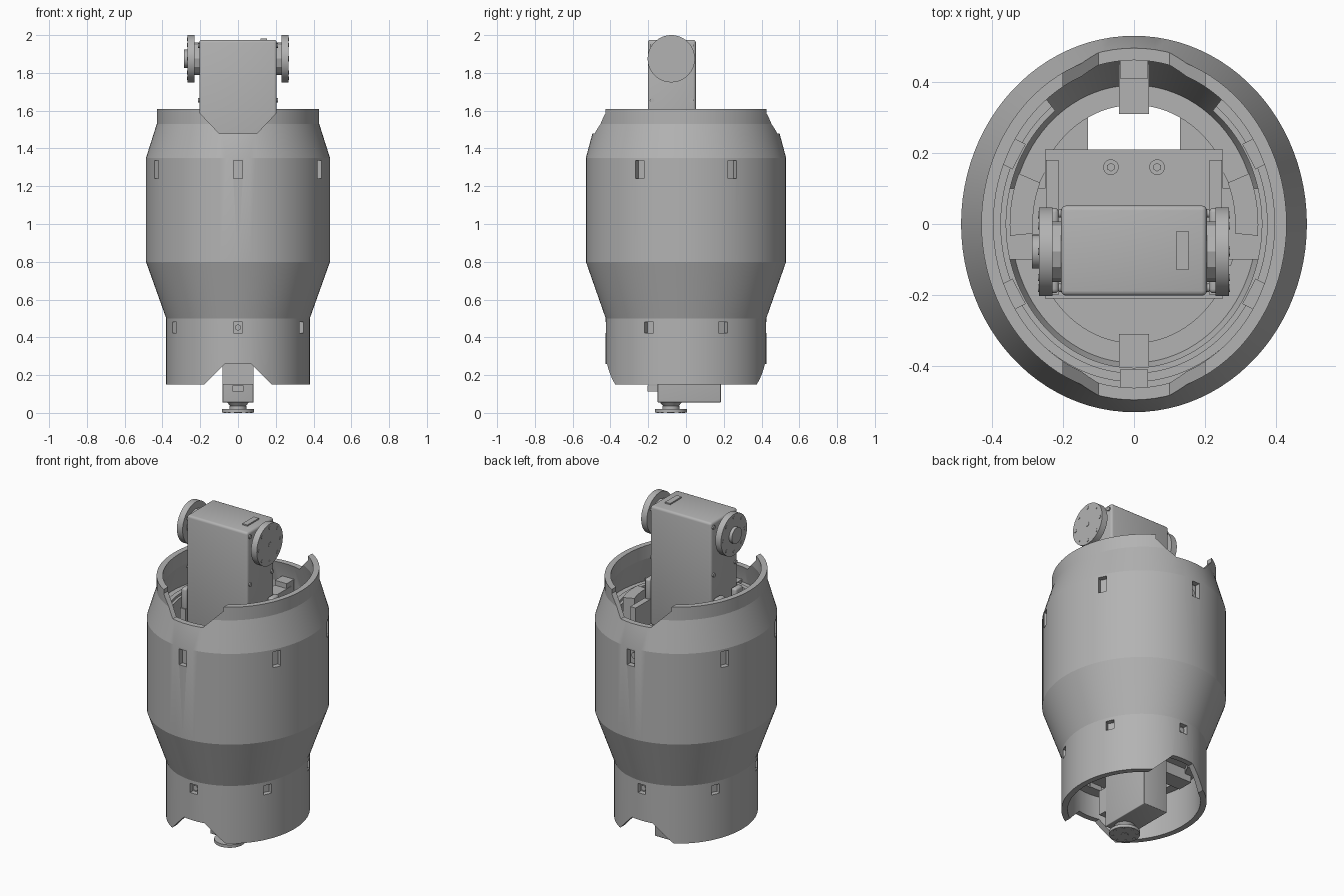
import bpy, bmesh
from math import sin, cos, pi, radians
from mathutils import Matrix, Vector

cube = bpy.data.objects.get("Cube")
if cube:
    bpy.data.objects.remove(cube, do_unlink=True)

grey = bpy.data.materials.new("plain grey")
grey.use_nodes = True
GREY = (0.45, 0.45, 0.45, 1)
grey.diffuse_color = GREY
grey.node_tree.nodes["Principled BSDF"].inputs["Base Color"].default_value = GREY


def finish(name, bm):
    bmesh.ops.recalc_face_normals(bm, faces=bm.faces)
    mesh = bpy.data.meshes.new(name)
    bm.to_mesh(mesh)
    bm.free()
    mesh.materials.append(grey)
    ob = bpy.data.objects.new(name, mesh)
    bpy.context.collection.objects.link(ob)
    return ob


def activate(ob):
    bpy.ops.object.select_all(action='DESELECT')
    ob.select_set(True)
    bpy.context.view_layer.objects.active = ob


def smooth(ob, angle=28):
    activate(ob)
    bpy.ops.object.shade_smooth_by_angle(angle=radians(angle))
    return ob


def add_box(bm, lo, hi, turn=Matrix()):
    lo, hi = Vector(lo), Vector(hi)
    m = Matrix.Translation((lo + hi) / 2) @ turn @ Matrix.Diagonal((*(hi - lo), 1))
    bmesh.ops.create_cube(bm, size=1, matrix=m)


def box(name, lo, hi, bevel=0):
    bm = bmesh.new()
    add_box(bm, lo, hi)
    if bevel:
        bmesh.ops.bevel(bm, geom=bm.edges[:], offset=bevel, segments=3,
                        profile=0.5, affect='EDGES')
    return smooth(finish(name, bm), 35)


def add_disc(bm, centre, r, depth, axis='z', sides=40, r2=None):
    turn = Matrix.Rotation(pi / 2, 4, {'x': 'Y', 'y': 'X'}[axis]) if axis != 'z' else Matrix()
    bmesh.ops.create_cone(bm, cap_ends=True, segments=sides, radius1=r,
                          radius2=r if r2 is None else r2, depth=depth,
                          matrix=Matrix.Translation(centre) @ turn)


def disc(name, *args, **kw):
    bm = bmesh.new()
    add_disc(bm, *args, **kw)
    return smooth(finish(name, bm))


def loft(name, section, a0=0, a1=360, steps=96):
    """Sweep a closed section of (rx, ry, z) points round an elliptical path."""
    bm = bmesh.new()
    full = a1 - a0 == 360
    rows = []
    for i in range(steps + (not full)):
        a = radians(a0 + (a1 - a0) * i / steps)
        rows.append([bm.verts.new((rx * cos(a), ry * sin(a), z)) for rx, ry, z in section])
    n = len(section)
    for i in range(steps):
        p, q = rows[i], rows[(i + 1) % len(rows)]
        for j in range(n):
            k = (j + 1) % n
            bm.faces.new((p[j], p[k], q[k], q[j]))
    if not full:
        bm.faces.new(rows[0])
        bm.faces.new(rows[-1][::-1])
    return finish(name, bm)


def arc(name, outer, inner, z0, z1, a0=0, a1=360, steps=96):
    return smooth(loft(name, [(*outer, z0), (*outer, z1), (*inner, z1), (*inner, z0)],
                       a0, a1, steps))


def prism(name, outline, y0, y1):
    bm = bmesh.new()
    face = bm.faces.new([bm.verts.new((x, y0, z)) for x, z in outline])
    out = bmesh.ops.extrude_face_region(bm, geom=[face])
    bmesh.ops.translate(bm, vec=(0, y1 - y0, 0),
                        verts=[v for v in out['geom'] if isinstance(v, bmesh.types.BMVert)])
    return finish(name, bm)


def cut(ob, *cutters):
    for c in cutters:
        c.hide_render = True
        mod = ob.modifiers.new("cut", 'BOOLEAN')
        mod.operation, mod.solver, mod.object = 'DIFFERENCE', 'EXACT', c
        activate(ob)
        bpy.ops.object.modifier_apply(modifier=mod.name)
        bpy.data.objects.remove(c, do_unlink=True)


# Outer shell: an oval sleeve with shaped notches and clip windows
profile = [(.38, .425, .15), (.38, .425, .5), (.487, .53, .8),
           (.487, .53, 1.35), (.43, .482, 1.53), (.43, .482, 1.61)]
wall = .034
shell = loft("shell", profile + [(rx - wall, ry - wall, z) for rx, ry, z in profile[::-1]])
top_notch = prism("top_notch", [(-.1, 1.48), (.1, 1.48), (.2, 1.585), (.2, 1.7),
                                (-.2, 1.7), (-.2, 1.585)], -.7, .7)
low_notch = prism("low_notch", [(-.07, .26), (.07, .26), (.18, .15), (.18, .05),
                                (-.18, .05), (-.18, .15)], -.7, .7)
window_angles = [27.5, 90, 152.5, 207.5, 270, 332.5]
bm = bmesh.new()
for rx, ry, z, h in ((.47, .513, 1.288, .048), (.363, .408, .452, .028)):
    for deg in window_angles:
        a = radians(deg)
        c = Vector((rx * cos(a), ry * sin(a), z))
        half = Vector((.06, .025, h))
        add_box(bm, c - half, c + half, Matrix.Rotation(a, 4, 'Z'))
windows = finish("windows", bm)
cut(shell, top_notch, low_notch, windows)
smooth(shell, 15)

# Inner rings that hold the shell
arc("upper_ring", (.456, .499), (.36, .405), 1.2, 1.37, 128, 412)
arc("upper_ring_step", (.40, .445), (.375, .42), 1.36, 1.385, 128, 412)
arc("lower_ring", (.348, .393), (.29, .335), .40, .50)
for side in (0, 180):
    sign = -1 if side else 1
    ends = (side - sign * 5, side + sign * 22)
    arc("side_tab", (.35, .38), (.285, .31), 1.2, 1.42, min(ends), max(ends), 12)

# Clips at the windows
bm = bmesh.new()
for rx, ry, z, h in ((.40, .445, 1.30, .09), (.315, .36, .45, .05)):
    for deg in window_angles:
        a = radians(deg)
        c = Vector((rx * cos(a), ry * sin(a), z))
        half = Vector((.035, .04, h))
        add_box(bm, c - half, c + half, Matrix.Rotation(a, 4, 'Z'))
finish("window_clips", bm)
bm = bmesh.new()
for s in (-1, 1):
    add_disc(bm, (0, s * .485, 1.288), .02, .02, 'y', 20)
    add_disc(bm, (0, s * .40, .452), .016, .02, 'y', 20)
smooth(finish("clip_screws", bm))

# Oval floor with an opening behind the motor
floor = loft("floor", [(.348, .393, .43), (.348, .393, .46), (.001, .001, .46), (.001, .001, .43)])
cut(floor, prism("floor_opening", [(-.13, .3), (.13, .3), (.13, .6), (-.13, .6)], .21, .35))
box("front_rib", (-.042, -.45, 1.2), (.042, -.31, 1.34))
box("back_rib", (-.042, .31, 1.2), (.042, .45, 1.36))

# Bracket carrying the upper motor
box("bracket_base", (-.25, -.21, 1.2), (.25, .21, 1.25))
for s in (-1, 1):
    x0, x1 = sorted((s * .212, s * .248))
    box("bracket_cheek", (x0, -.2, 1.22), (x1, .18, 1.40))
    for y in (-.16, .01):
        box("bracket_ear", (x0, y - .035, 1.38), (x1, y + .035, 1.52), .012)
    box("bracket_arm", (min(s * .24, s * .40), -.10, 1.2), (max(s * .24, s * .40), .10, 1.25))
    disc("base_screw", (s * .065, .16, 1.256), .022, .016, sides=24)
    disc("base_screw_head", (s * .065, .16, 1.264), .012, .016, sides=6)

# Upper motor body with side wheels
wy, wz = -.078, 1.875
box("upper_motor", (-.205, -.202, 1.25), (.205, .052, 1.975), .014)
box("upper_motor_label", (.12, -.13, 1.97), (.154, -.02, 1.983))
for s in (-1, 1):
    disc("wheel_boss", (s * .212, wy, wz), .085, .04, 'x', 12)
    disc("wheel", (s * .249, wy, wz), .125, .038, 'x', 64)
    bm = bmesh.new()
    for i in range(8):
        a = i * pi / 4
        add_disc(bm, (s * .268, wy + .103 * cos(a), wz + .103 * sin(a)), .01, .005, 'x', 14)
    add_disc(bm, (s * .268, wy, wz), .014, .005, 'x', 14)
    smooth(finish("wheel_screws", bm))
    bm = bmesh.new()
    for y in (-.18, .03):
        for z in (1.655, 1.945):
            add_disc(bm, (s * .206, y, z), .012, .012, 'x', 16)
    smooth(finish("motor_screws", bm))
disc("wheel_hub", (-.276, wy, wz), .048, .022, 'x', 32)

# Lower motor with its turning plate
box("lower_motor", (-.082, -.15, .055), (.082, .185, .44), .004)
box("lower_motor_plug", (-.03, -.203, .113), (.03, -.14, .145))
box("lower_motor_mount", (-.082, -.2, .15), (.082, -.14, .30))
disc("turn_hub", (0, -.08, .042), .032, .032, sides=32, r2=.06)
disc("turn_collar", (0, -.08, .026), .045, .02, sides=32)
disc("turn_plate", (0, -.08, .012), .085, .018, sides=48)
bm = bmesh.new()
for i in range(8):
    a = i * pi / 4
    add_disc(bm, (.068 * cos(a), -.08 + .068 * sin(a), .0025), .008, .005, sides=12)
add_disc(bm, (0, -.08, .002), .02, .004, sides=20)
smooth(finish("turn_plate_screws", bm))
for s in (-1, 1):
    box("lower_motor_arm", (min(s * .08, s * .31), .02, .36), (max(s * .08, s * .31), .12, .44))
